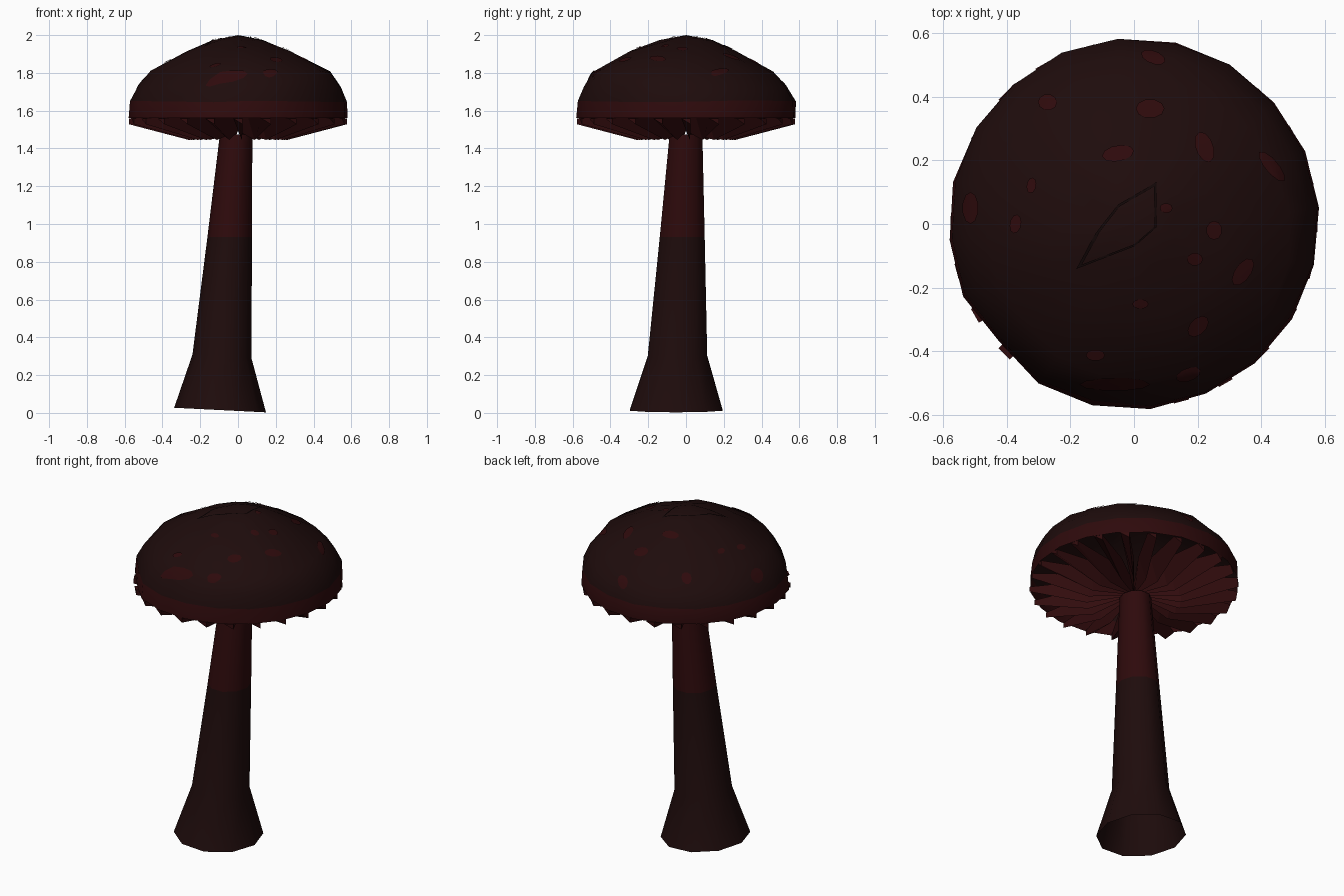
import bpy, bmesh, math, random
from mathutils import Vector
from mathutils.bvhtree import BVHTree

random.seed(4)
cube = bpy.data.objects.get("Cube")
if cube:
    bpy.data.objects.remove(cube, do_unlink=True)


def material(name, rgb):
    m = bpy.data.materials.new(name)
    m.use_nodes = True
    m.diffuse_color = (*rgb, 1)
    bsdf = next(n for n in m.node_tree.nodes if n.type == 'BSDF_PRINCIPLED')
    bsdf.inputs["Base Color"].default_value = (*rgb, 1)
    bsdf.inputs["Roughness"].default_value = 0.9
    return m


brown = material("dark brown", (0.013, 0.0035, 0.0035))
red = material("dark red", (0.027, 0.003, 0.0035))
gill_red = material("gill red", (0.031, 0.0035, 0.004))
black = material("crease black", (0.006, 0.002, 0.002))


def finish(bm, name, mats, smooth=None):
    me = bpy.data.meshes.new(name)
    bm.to_mesh(me)
    bm.free()
    ob = bpy.data.objects.new(name, me)
    bpy.context.collection.objects.link(ob)
    for m in mats:
        me.materials.append(m)
    if smooth:
        bpy.ops.object.select_all(action='DESELECT')
        ob.select_set(True)
        bpy.context.view_layer.objects.active = ob
        bpy.ops.object.shade_smooth_by_angle(angle=math.radians(smooth))


def bridge(bm, lower, upper):
    n = len(lower)
    return [bm.faces.new((lower[i], lower[(i + 1) % n], upper[(i + 1) % n], upper[i]))
            for i in range(n)]


# Stem: leaning, flared open tube; each ring is (centre x, centre y, z, radius, tilt)
bm = bmesh.new()
SIDES = 10
rings = []
for cx, cy, z, r, tilt in ((-0.095, -0.052, 0.015, 0.243, 0.05), (-0.085, -0.045, 0.3, 0.156, 0.06),
                           (-0.044, -0.02, 0.93, 0.118, 0), (-0.01, 0, 1.475, 0.086, 0)):
    ring = []
    for i in range(SIDES):
        a = math.tau * i / SIDES
        x = r * math.cos(a)
        ring.append(bm.verts.new((cx + x, cy + 1.06 * r * math.sin(a), z - tilt * x)))
    rings.append(ring)
for k in range(3):
    for f in bridge(bm, rings[k], rings[k + 1]):
        f.material_index = int(k == 2)
finish(bm, "stem", [brown, red], 50)

# Cap: open low-poly dome, fuller on its front left, with a redder rim
bm = bmesh.new()
SIDES = 20
rings = []
for r, z, dx, dy, bulge in ((0.585, 1.56, 0, 0, 0), (0.58, 1.65, 0, 0.005, 0),
                            (0.538, 1.73, 0.005, 0, 0.03), (0.472, 1.805, 0.005, -0.008, 0.07),
                            (0.275, 1.912, 0, -0.01, 0.06), (0.14, 1.97, 0, 0, 0)):
    ring = []
    for i in range(SIDES):
        a = math.radians(5 + 18 * i)
        wobble = 0.96 if i == 12 else 1 - random.uniform(0, 0.012)
        wobble += bulge * max(0, math.cos(a + math.pi / 4)) ** 2
        lift = random.uniform(-0.006, 0.006) if z > 1.6 else 0
        ring.append(bm.verts.new((dx + r * wobble * math.cos(a),
                                  dy + r * wobble * math.sin(a), z + lift)))
    rings.append(ring)
for k in range(len(rings) - 1):
    for f in bridge(bm, rings[k], rings[k + 1]):
        f.material_index = int(k == 0)
apex = bm.verts.new((0, 0, 2))
for i in range(SIDES):
    bm.faces.new((rings[-1][i], rings[-1][(i + 1) % SIDES], apex))
bm.normal_update()
cap_surface = BVHTree.FromBMesh(bm)
finish(bm, "cap", [brown, red], 60)


def on_cap(x, y):
    hit, normal, _, _ = cap_surface.ray_cast(Vector((x, y, 3)), Vector((0, 0, -1)))
    return hit + normal * 0.005 if hit else None


# Spots: thin irregular patches lying on the cap (x, y, length, width, turn)
bm = bmesh.new()
spots = ((0.05, 0.36, 0.045, 0.03, 0), (-0.05, 0.22, 0.05, 0.025, 10), (0.22, 0.24, 0.05, 0.028, 110),
         (0.19, -0.11, 0.025, 0.02, 0), (0.2, -0.32, 0.04, 0.025, 45), (0.34, -0.15, 0.05, 0.025, 55),
         (0.25, -0.02, 0.03, 0.025, 90), (-0.32, 0.12, 0.025, 0.015, 80), (-0.27, 0.38, 0.03, 0.025, 0),
         (0.43, 0.18, 0.06, 0.02, 130), (-0.12, -0.41, 0.03, 0.018, 0), (0.06, 0.52, 0.04, 0.02, 160),
         (-0.37, 0, 0.03, 0.018, 80), (-0.51, 0.05, 0.05, 0.025, 90), (0.1, 0.05, 0.02, 0.015, 0),
         (-0.06, -0.5, 0.11, 0.02, 0), (0.17, -0.47, 0.04, 0.02, 20), (0.02, -0.25, 0.025, 0.015, 0))
for x, y, length, width, turn in spots:
    t = math.radians(turn)
    layers = []
    for scale in (1, 0.5):
        pts = []
        for i in range(10):
            a = math.tau * i / 10
            u, v = length * scale * math.cos(a), width * scale * math.sin(a)
            pts.append(on_cap(x + u * math.cos(t) - v * math.sin(t),
                              y + u * math.sin(t) + v * math.cos(t)))
        layers.append(pts)
    if None in layers[0]:
        continue
    outer, inner = ([bm.verts.new(p) for p in pts] for pts in layers)
    bridge(bm, outer, inner)
    bm.faces.new(inner)
finish(bm, "cap_spots", [red], 60)

# Crease: narrow dark outline around the crown of the cap
bm = bmesh.new()
outline = ((0.07, 0.13), (-0.05, 0.06), (-0.12, -0.03), (-0.18, -0.14), (0, -0.07), (0.07, -0.01))
loops = []
for scale in (1, 0.9):
    loop = []
    for i, (x, y) in enumerate(outline):
        nx, ny = outline[(i + 1) % len(outline)]
        for s in range(4):
            px, py = x + (nx - x) * s / 4, y + (ny - y) * s / 4
            loop.append(bm.verts.new(on_cap(px * scale, py * scale)))
    loops.append(loop)
bridge(bm, *loops)
finish(bm, "crown_crease", [black])

# Gills: radial wedges, wide on top and sharp below, rising inside the cap
bm = bmesh.new()
COUNT = 24
up = Vector((0, 0, 1))
for g in range(COUNT):
    a = math.tau * g / COUNT
    out, side = Vector((math.cos(a), math.sin(a), 0)), Vector((-math.sin(a), math.cos(a), 0))
    sections = []
    for r, w, top, bottom in ((0.01, 0.002, 1.57, 1.49), (0.26, 0.042, 1.585, 1.445),
                              (0.577, 0.05, 1.559, 1.528)):
        left, right = out * r - side * w / 2, out * r + side * w / 2
        sections.append([bm.verts.new(left + up * top), bm.verts.new(right + up * top),
                         bm.verts.new(right + up * bottom)])
    for k in range(2):
        bridge(bm, sections[k], sections[k + 1])
    bm.faces.new(sections[0])
    bm.faces.new(sections[-1][::-1])
bmesh.ops.recalc_face_normals(bm, faces=bm.faces)
finish(bm, "gills", [gill_red])
